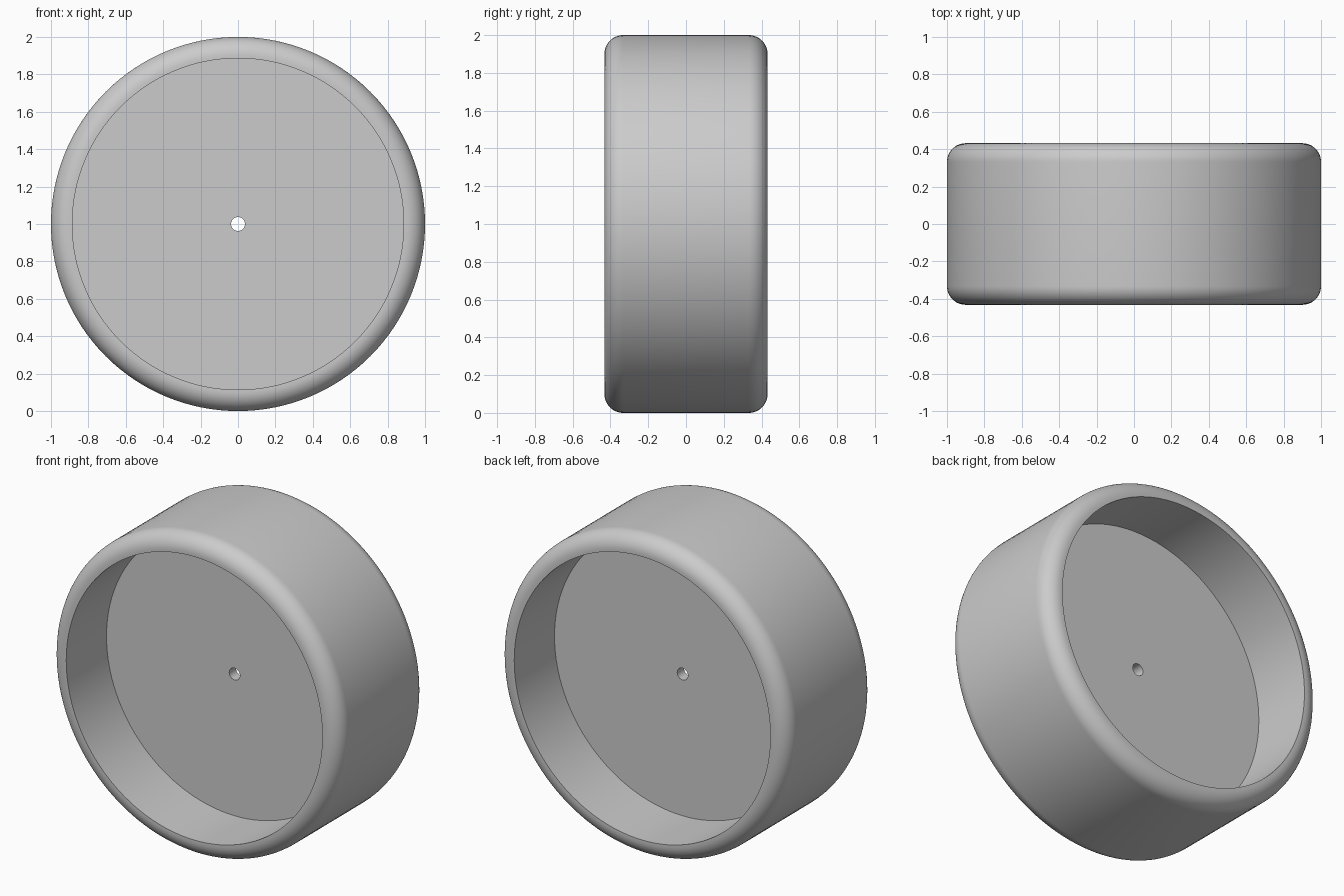
import bpy, bmesh, math

if "Cube" in bpy.data.objects:
    bpy.data.objects.remove(bpy.data.objects["Cube"])

SEGMENTS = 128
R_OUT, R_IN, R_BORE = 1.0, 0.886, 0.037
HALF_WIDTH, HALF_WEB, FILLET = 0.432, 0.034, 0.1

# Half cross-section (radius, y), from the bore outwards to the tread
half = [(R_BORE, HALF_WEB), (R_IN, HALF_WEB), (R_IN, HALF_WIDTH)]
for i in range(13):
    a = math.radians(90 - 90 * i / 12)
    half.append((R_OUT - FILLET + FILLET * math.cos(a),
                 HALF_WIDTH - FILLET + FILLET * math.sin(a)))
# Mirror it to close the loop
profile = half + [(r, -y) for r, y in reversed(half)]

# Revolve the section about the y axis
bm = bmesh.new()
rings = []
for s in range(SEGMENTS):
    t = 2 * math.pi * s / SEGMENTS
    rings.append([bm.verts.new((r * math.cos(t), y, 1 + r * math.sin(t)))
                  for r, y in profile])
n = len(profile)
for s in range(SEGMENTS):
    a, b = rings[s], rings[(s + 1) % SEGMENTS]
    for i in range(n):
        j = (i + 1) % n
        bm.faces.new((a[i], a[j], b[j], b[i]))
bmesh.ops.recalc_face_normals(bm, faces=bm.faces[:])

mesh = bpy.data.meshes.new("wheel")
bm.to_mesh(mesh)
bm.free()
wheel = bpy.data.objects.new("wheel", mesh)
bpy.context.collection.objects.link(wheel)

# Plain grey material
grey = bpy.data.materials.new("light grey")
grey.diffuse_color = (0.6, 0.6, 0.6, 1)
grey.use_nodes = True
grey.node_tree.nodes["Principled BSDF"].inputs["Base Color"].default_value = grey.diffuse_color
mesh.materials.append(grey)

# Smooth surfaces with sharp recess edges
bpy.context.view_layer.objects.active = wheel
wheel.select_set(True)
bpy.ops.object.shade_smooth_by_angle(angle=math.radians(35))
